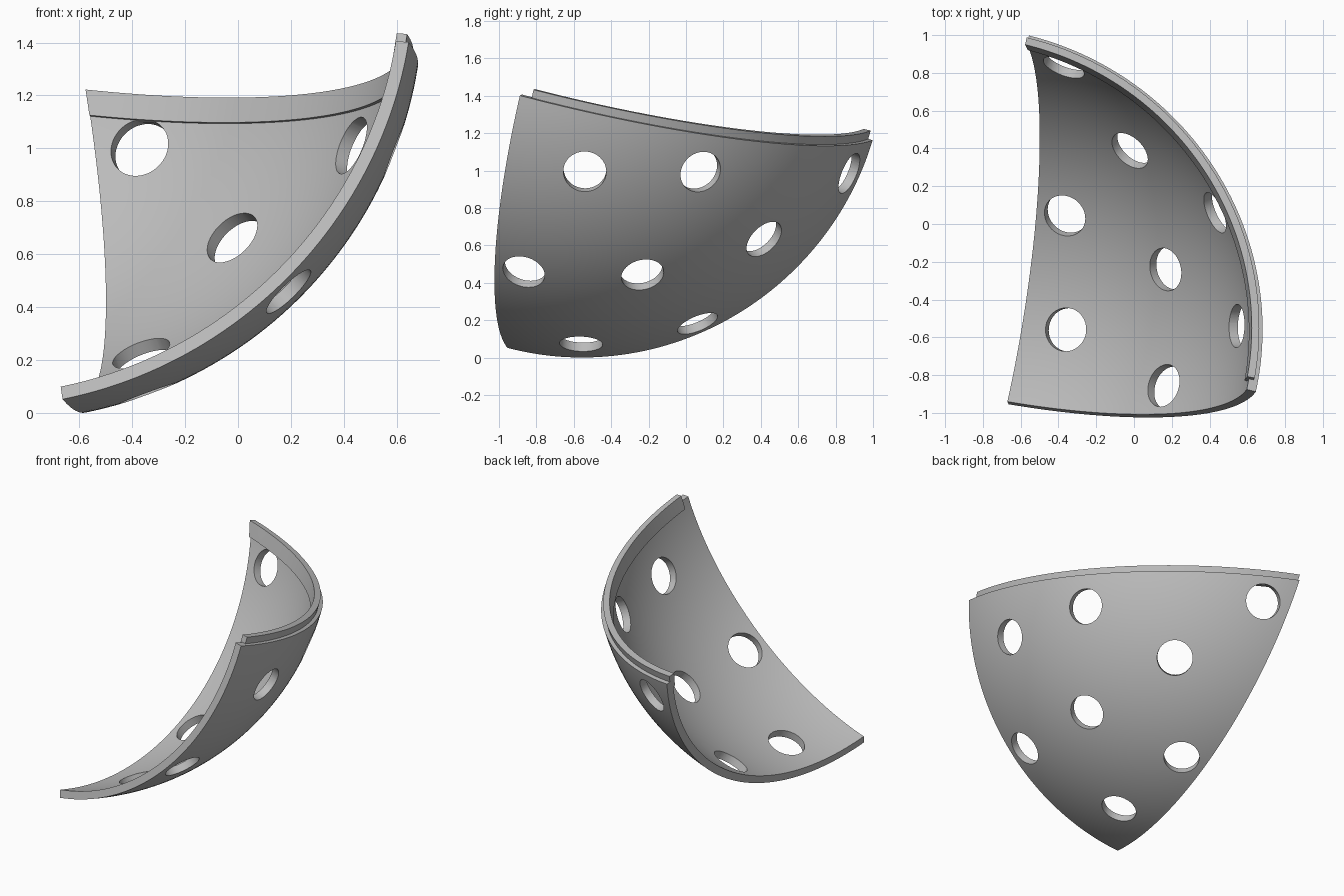
import bpy
import bmesh
from math import radians, sin, cos
from mathutils import Vector, Matrix

cube = bpy.data.objects.get("Cube")
if cube:
    bpy.data.objects.remove(cube, do_unlink=True)

# Sphere that the panel is cut from: a fifth of a hemisphere
CENTRE = Vector((-0.89, -0.505, 1.56))
RADIUS = 1.59
WALL = 0.05
SPAN = radians(72.5)
HOLE_RADIUS = 0.115

# Frame: pole corner, first equator corner, and the direction across
POLE = Vector((0.21, 0.945, -0.25)).normalized()
START = Vector((0.15, -0.247, -0.955))
START = (START - START.dot(POLE) * POLE).normalized()
ACROSS = START.cross(POLE)
END = cos(SPAN) * START + sin(SPAN) * ACROSS
EDGE_NORMAL = cos(SPAN) * ACROSS - sin(SPAN) * START

grey = bpy.data.materials.new("plain grey")
grey.use_nodes = True
grey.diffuse_color = (0.5, 0.5, 0.5, 1)
grey.node_tree.nodes["Principled BSDF"].inputs["Base Color"].default_value = (0.5, 0.5, 0.5, 1)


def make_object(name, bm):
    bmesh.ops.recalc_face_normals(bm, faces=bm.faces)
    mesh = bpy.data.meshes.new(name)
    bm.to_mesh(mesh)
    bm.free()
    mesh.materials.append(grey)
    obj = bpy.data.objects.new(name, mesh)
    bpy.context.collection.objects.link(obj)
    return obj


def select_only(obj):
    bpy.ops.object.select_all(action='DESELECT')
    obj.select_set(True)
    bpy.context.view_layer.objects.active = obj


def thick_patch(point, columns, rows, depth):
    """Grid surface from point(u, v), thickened towards the sphere centre."""
    bm = bmesh.new()
    grid = [[bm.verts.new(point(i / columns, j / rows)) for j in range(rows + 1)]
            for i in range(columns + 1)]
    for i in range(columns):
        for j in range(rows):
            bm.faces.new((grid[i][j], grid[i + 1][j], grid[i + 1][j + 1], grid[i][j + 1]))
    bmesh.ops.remove_doubles(bm, verts=bm.verts, dist=0.0001)
    result = bmesh.ops.extrude_face_region(bm, geom=bm.faces[:], use_keep_orig=True)
    for item in result["geom"]:
        if isinstance(item, bmesh.types.BMVert):
            item.co += (CENTRE - item.co).normalized() * depth
    return bm


# Curved triangular panel
def panel_point(u, v):
    lon, lat = u * SPAN, v * radians(90)
    around = cos(lon) * START + sin(lon) * ACROSS
    return CENTRE + RADIUS * (cos(lat) * around + sin(lat) * POLE)


panel = make_object("curved_panel", thick_patch(panel_point, 48, 60, WALL))

# Round holes, cut square to the surface
holes = [(-0.36, 0.86, 0.99), (-0.02, 0.39, 0.66), (0.43, 0.06, 1.01),
         (-0.36, 0.05, 0.21), (0.17, -0.24, 0.475), (-0.35, -0.56, 0.09),
         (0.17, -0.86, 0.48), (0.55, -0.54, 1.01)]
bm = bmesh.new()
for hole in holes:
    axis = (Vector(hole) - CENTRE).normalized()
    place = Matrix.Translation(CENTRE + axis * (RADIUS - WALL / 2))
    bmesh.ops.create_cone(bm, cap_ends=True, segments=48, radius1=HOLE_RADIUS,
                          radius2=HOLE_RADIUS, depth=0.3,
                          matrix=place @ axis.to_track_quat('Z', 'Y').to_matrix().to_4x4())
cutter = make_object("hole_cutter", bm)
cutter.hide_render = True
cut = panel.modifiers.new("holes", 'BOOLEAN')
cut.operation = 'DIFFERENCE'
cut.solver = 'EXACT'
cut.object = cutter
select_only(panel)
bpy.ops.object.modifier_apply(modifier=cut.name)
bpy.data.objects.remove(cutter, do_unlink=True)


# Joining lip inside the upper edge, trimmed flush with the left edge
def lip_point(u, v):
    t = radians(2.2 + 90.8 * u)
    along = cos(t) * END + sin(t) * POLE
    return CENTRE + (RADIUS - 0.025) * along + (0.1 * v - 0.055) * EDGE_NORMAL


bm = thick_patch(lip_point, 64, 2, 0.04)
trim = bmesh.ops.bisect_plane(bm, geom=bm.verts[:] + bm.edges[:] + bm.faces[:],
                              plane_co=CENTRE, plane_no=ACROSS, clear_inner=True)
bmesh.ops.holes_fill(bm, edges=[e for e in bm.edges if e.is_boundary], sides=0)
lip = make_object("joining_lip", bm)

for obj in (panel, lip):
    select_only(obj)
    bpy.ops.object.shade_smooth_by_angle(angle=radians(30))
